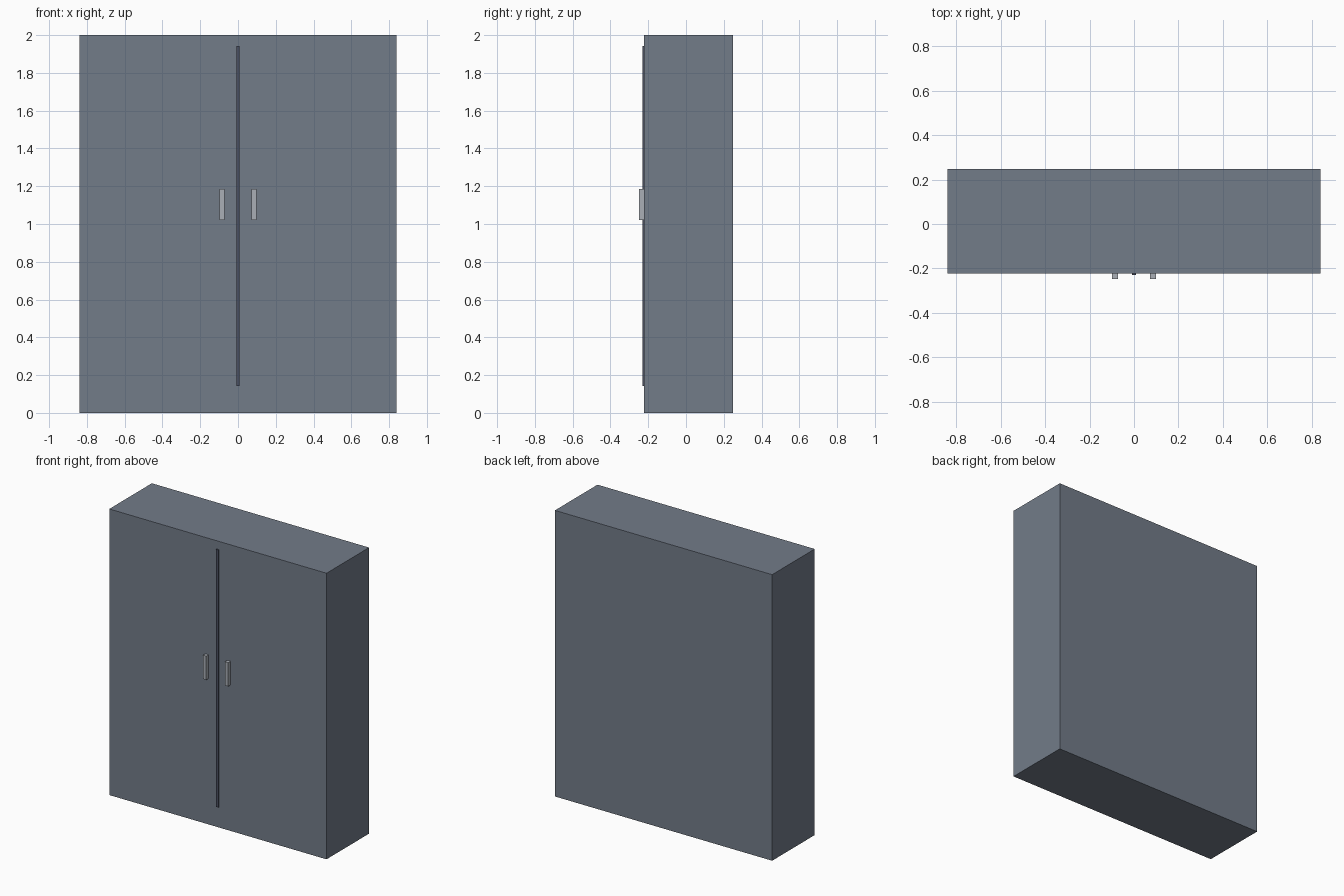
import bpy

if "Cube" in bpy.data.objects:
    bpy.data.objects.remove(bpy.data.objects["Cube"])


def material(name, rgb):
    m = bpy.data.materials.new(name)
    m.diffuse_color = (*rgb, 1.0)
    m.use_nodes = True
    m.node_tree.nodes["Principled BSDF"].inputs["Base Color"].default_value = m.diffuse_color
    return m


def box(name, lo, hi, mat):
    """Axis-aligned box between two corners."""
    bpy.ops.mesh.primitive_cube_add(size=1, location=[(a + b) / 2 for a, b in zip(lo, hi)])
    obj = bpy.context.object
    obj.name = name
    obj.scale = [b - a for a, b in zip(lo, hi)]
    bpy.ops.object.transform_apply(location=False, rotation=False, scale=True)
    obj.data.materials.append(mat)
    return obj


body_mat = material("painted_metal", (0.17, 0.20, 0.25))
gap_mat = material("dark_gap", (0.07, 0.08, 0.12))
handle_mat = material("light_metal", (0.40, 0.43, 0.47))

FRONT = -0.222

# Cabinet body
box("cabinet_body", (-0.84, FRONT, 0), (0.84, 0.248, 2.0), body_mat)

# Raised strip where the doors meet
box("door_seam", (-0.009, FRONT - 0.008, 0.143), (0.009, FRONT + 0.002, 1.943), gap_mat)

# Pair of door handles
for side, x in (("left", -0.085), ("right", 0.085)):
    box(f"{side}_handle", (x - 0.013, -0.248, 1.02), (x + 0.013, FRONT + 0.002, 1.186), handle_mat)
